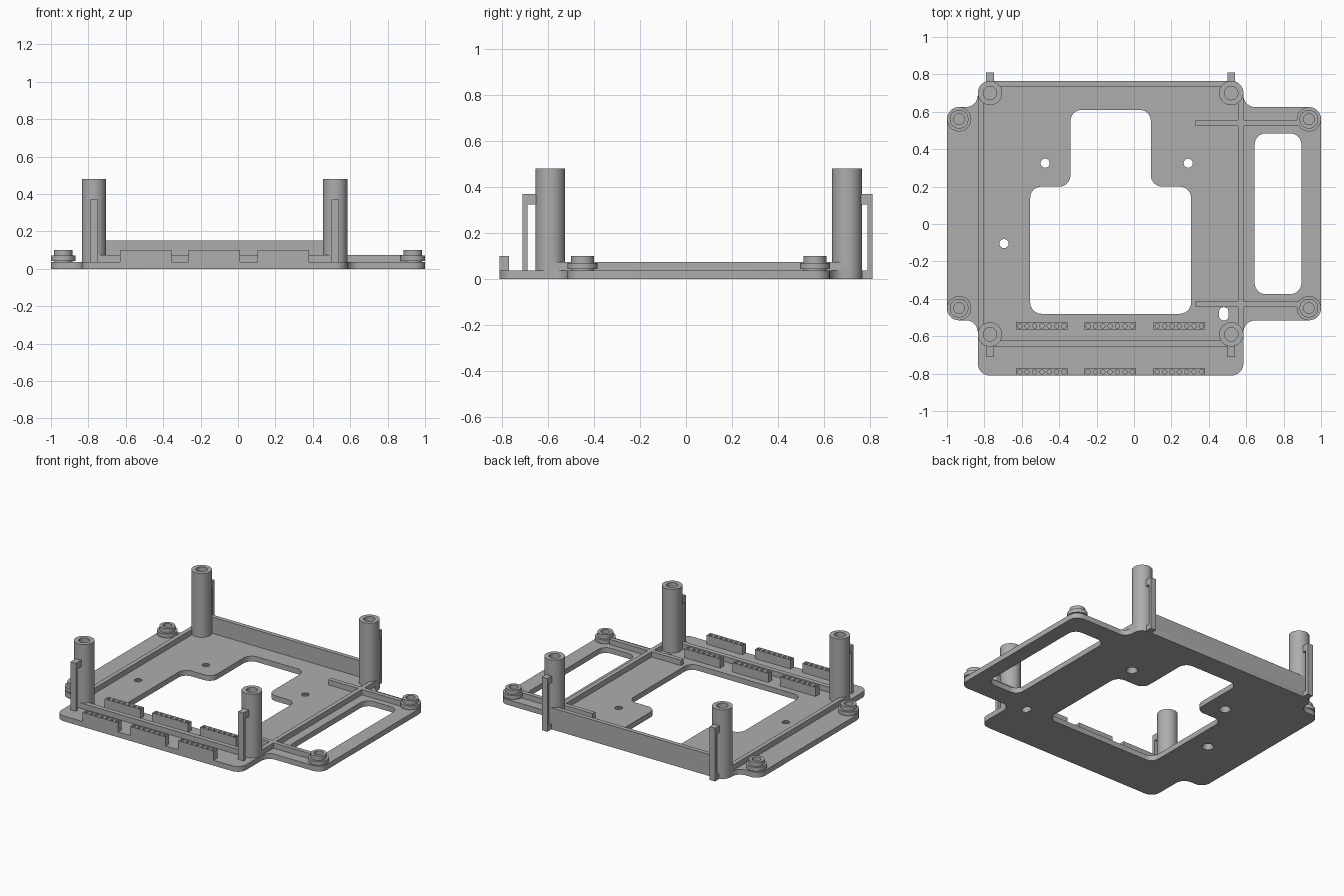
import bpy, bmesh, math
from mathutils import Matrix, Vector

cube = bpy.data.objects.get("Cube")
if cube:
    bpy.data.objects.remove(cube)

grey = bpy.data.materials.new("plain grey")
grey.use_nodes = True
GREY = (0.42, 0.42, 0.42, 1)
grey.diffuse_color = GREY
grey.node_tree.nodes["Principled BSDF"].inputs["Base Color"].default_value = GREY

T = 0.037      # plate thickness
RAIL = 0.074   # top of the low rails
POSTS = [(x, y) for x in (-0.77, 0.52) for y in (0.70, -0.59)]


def finish(name, bm, smooth=False):
    bmesh.ops.recalc_face_normals(bm, faces=bm.faces)
    mesh = bpy.data.meshes.new(name)
    bm.to_mesh(mesh)
    bm.free()
    mesh.materials.append(grey)
    ob = bpy.data.objects.new(name, mesh)
    bpy.context.collection.objects.link(ob)
    if smooth:
        shade(ob)
    return ob


def activate(ob):
    bpy.ops.object.select_all(action='DESELECT')
    ob.select_set(True)
    bpy.context.view_layer.objects.active = ob


def shade(ob):
    activate(ob)
    bpy.ops.object.shade_smooth_by_angle(angle=math.radians(35))


def prism(bm, pts, z0, z1):
    low = [bm.verts.new((x, y, z0)) for x, y in pts]
    top = [bm.verts.new((x, y, z1)) for x, y in pts]
    bm.faces.new(low[::-1])
    bm.faces.new(top)
    for i in range(len(pts)):
        j = (i + 1) % len(pts)
        bm.faces.new((low[i], low[j], top[j], top[i]))


def box(bm, x0, x1, y0, y1, z0, z1):
    prism(bm, [(x0, y0), (x1, y0), (x1, y1), (x0, y1)], z0, z1)


def cone(bm, x, y, z0, z1, r0, r1, sides=32):
    bmesh.ops.create_cone(bm, cap_ends=True, segments=sides, radius1=r0, radius2=r1,
                          depth=z1 - z0, matrix=Matrix.Translation((x, y, (z0 + z1) / 2)))


def rounded(corners, radius, steps=8):
    """Round every right-angled corner, outward or inward."""
    out = []
    for i, c in enumerate(corners):
        p = Vector(c)
        a = (Vector(corners[i - 1]) - p).normalized()
        b = (Vector(corners[(i + 1) % len(corners)]) - p).normalized()
        for k in range(steps + 1):
            t = math.pi / 2 * k / steps
            out.append(p + radius * (a * (1 - math.sin(t)) + b * (1 - math.cos(t))))
    return out


def rect(x0, x1, y0, y1):
    return [(x0, y0), (x1, y0), (x1, y1), (x0, y1)]


def cut(ob, bm):
    cutter = finish("cutter", bm)
    activate(ob)
    mod = ob.modifiers.new("cut", 'BOOLEAN')
    mod.operation = 'DIFFERENCE'
    mod.solver = 'EXACT'
    mod.object = cutter
    bpy.ops.object.modifier_apply(modifier=mod.name)
    bpy.data.objects.remove(cutter)
    shade(ob)


def ring_stack(name, x, y, profile):
    """Turn a radius/height profile around a vertical axis."""
    bm = bmesh.new()
    verts = [bm.verts.new((r, 0, z)) for r, z in profile]
    edges = [bm.edges.new(pair) for pair in zip(verts, verts[1:])]
    bmesh.ops.spin(bm, geom=verts + edges, axis=(0, 0, 1), cent=(0, 0, 0),
                   angle=math.tau, steps=40, use_merge=True)
    bmesh.ops.remove_doubles(bm, verts=bm.verts, dist=1e-5)
    bmesh.ops.translate(bm, verts=bm.verts, vec=(x, y, 0))
    return finish(name, bm, True)


# Base plate with side wings
L, R, FRONT, BACK, WF, WB = -0.835, 0.585, -0.81, 0.765, -0.515, 0.625
outline = [(L, FRONT), (R, FRONT), (R, WF), (1, WF), (1, WB), (R, WB),
           (R, BACK), (L, BACK), (L, WB), (-1, WB), (-1, WF), (L, WF)]
bm = bmesh.new()
prism(bm, rounded(outline, 0.064), 0, T)
plate = finish("base_plate", bm)

# Stepped window, side slot, countersunk screw holes and cable slot
bm = bmesh.new()
window = [(-0.555, -0.48), (0.305, -0.48), (0.305, 0.2), (0.09, 0.2),
          (0.09, 0.61), (-0.34, 0.61), (-0.34, 0.2), (-0.555, 0.2)]
prism(bm, rounded(window, 0.06), -0.1, 0.1)
prism(bm, rounded(rect(0.645, 0.895, -0.375, 0.485), 0.06), -0.1, 0.1)
prism(bm, rounded(rect(0.455, 0.505, -0.515, -0.445), 0.023), -0.1, 0.1)
for x, y in [(-0.475, 0.325), (0.29, 0.325), (-0.695, -0.105)]:
    cone(bm, x, y, -0.02, 0.06, 0.045, 0.016)
cut(plate, bm)

# Corner posts with blind screw bores
for x, y in POSTS:
    ring_stack("corner_post", x, y, [(0, T), (0.065, T), (0.065, 0.48),
                                     (0.036, 0.48), (0.036, 0.25), (0, 0.25)])

# Cable clips on the outside of each post
for x, y in POSTS:
    bm = bmesh.new()
    a, b = x - 0.021, x + 0.021
    if y > 0:
        box(bm, a, b, 0.79, 0.81, 0, 0.37)
        box(bm, a, b, 0.755, 0.79, 0.325, 0.37)
        box(bm, a, b, BACK, 0.79, 0, T)
    else:
        box(bm, a, b, -0.71, -0.69, T, 0.37)
        box(bm, a, b, -0.69, -0.645, 0.325, 0.37)
    finish("post_clip", bm)

# Stepped mounting bosses on the wing corners
for x in (-0.935, 0.935):
    for y in (-0.45, 0.56):
        ring_stack("mounting_boss", x, y, [
            (0.05, T), (0.05, 0.043), (0.065, 0.043), (0.065, 0.07), (0.05, 0.07),
            (0.05, 0.1), (0.029, 0.1), (0.029, 0.04), (0, 0.04)])

# Tall back wall and low rails
for name, x0, x1, y0, y1, top in [
        ("back_wall", -0.77, 0.52, 0.735, BACK, 0.15),
        ("front_rail", -0.77, 0.52, -0.655, -0.622, RAIL),
        ("right_rail", L, L + 0.03, -0.59, 0.70, RAIL),
        ("left_rail", R - 0.03, R, -0.59, 0.70, RAIL),
        ("back_rib", 0.33, 0.88, 0.525, 0.555, RAIL),
        ("front_rib", 0.33, 0.88, -0.445, -0.415, RAIL)]:
    bm = bmesh.new()
    box(bm, x0, x1, y0, y1, T, top)
    finish(name, bm)

# Two rows of pin headers with bored tops
for name, y0 in (("front_headers", FRONT), ("rear_headers", -0.565)):
    bm, holes = bmesh.new(), bmesh.new()
    for x0 in (-0.63, -0.265, 0.105):
        box(bm, x0, x0 + 0.275, y0, y0 + 0.04, T, 0.1)
        for i in range(7):
            cone(holes, x0 + 0.275 * (i + 0.5) / 7, y0 + 0.02, 0.06, 0.12, 0.012, 0.012, 12)
    cut(finish(name, bm), holes)
